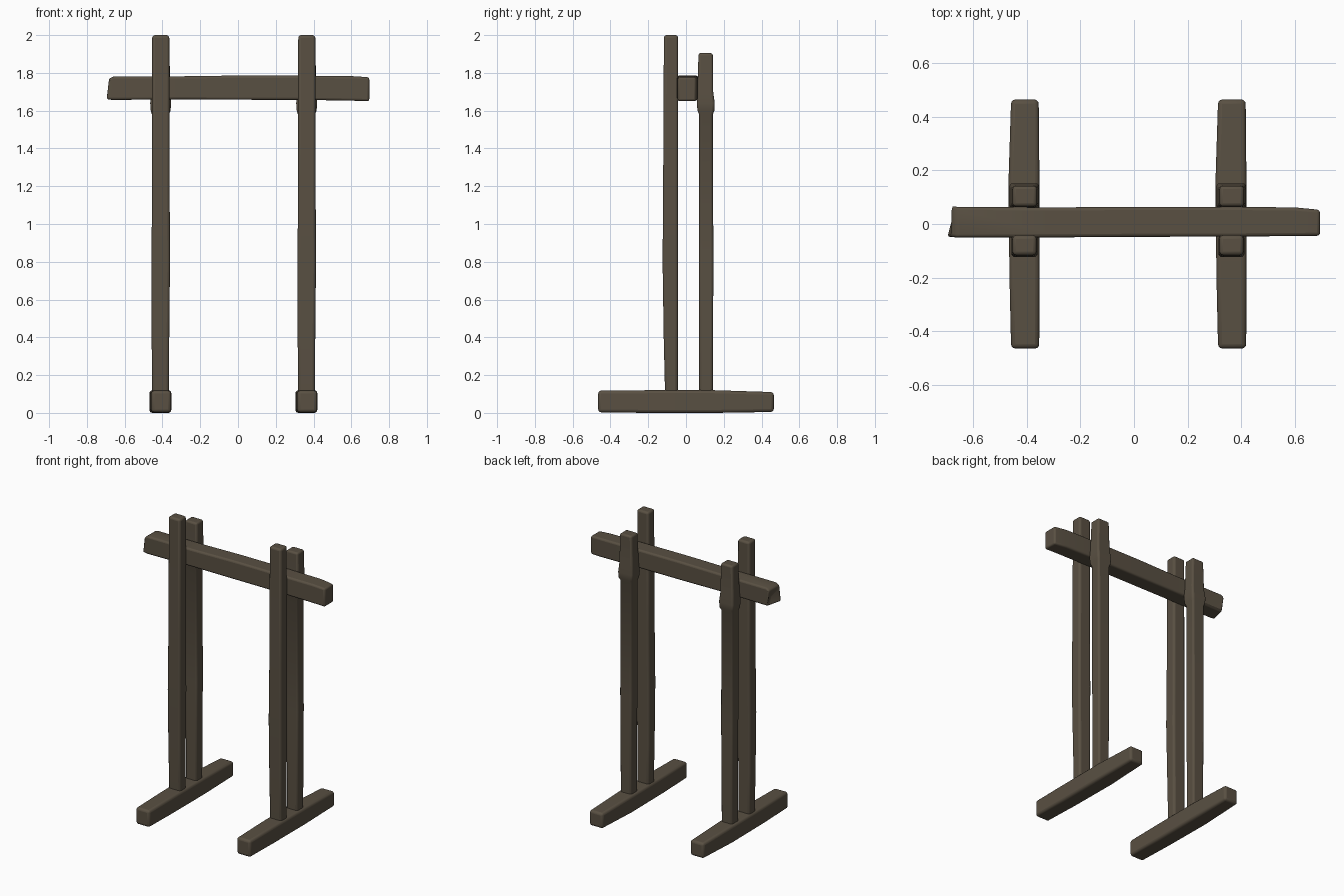
import bpy, bmesh, math
from mathutils import Vector

cube = bpy.data.objects.get("Cube")
if cube:
    bpy.data.objects.remove(cube, do_unlink=True)

# Weathered dark wood
wood = bpy.data.materials.new("dark_wood")
wood.use_nodes = True
color = (0.10, 0.08, 0.055, 1)
wood.diffuse_color = color
wood.node_tree.nodes["Principled BSDF"].inputs["Base Color"].default_value = color

# Where (u, v, t) land in (x, y, z) for timbers running along each axis
PLACE = {
    "x": lambda u, v, t: (t, u, v),
    "y": lambda u, v, t: (u, t, v),
    "z": lambda u, v, t: (u, v, t),
}


def timber(name, axis, stations, bevel=0.014, broken=False):
    """Hewn timber lofted through stations (t, u_min, u_max, v_min, v_max)."""
    bm = bmesh.new()
    rings = []
    for t, u0, u1, v0, v1 in stations:
        corners = [(u0, v0), (u1, v0), (u1, v1), (u0, v1)]
        rings.append([bm.verts.new(PLACE[axis](u, v, t)) for u, v in corners])
    for a, b in zip(rings, rings[1:]):
        for i in range(4):
            j = (i + 1) % 4
            bm.faces.new((a[i], a[j], b[j], b[i]))
    first = bm.faces.new(rings[0][::-1])
    bm.faces.new(rings[-1])
    if broken:
        # Splintered end: uneven corners around a shallow hollow
        for v, dx in zip(rings[0], (0, 0.03, 0.015, 0.012)):
            v.co.x += dx
        centre = bmesh.ops.poke(bm, faces=[first])["verts"][0]
        centre.co += Vector((0.025, 0.015, 0))
    bmesh.ops.recalc_face_normals(bm, faces=bm.faces)
    mesh = bpy.data.meshes.new(name)
    bm.to_mesh(mesh)
    bm.free()
    mesh.materials.append(wood)
    obj = bpy.data.objects.new(name, mesh)
    bpy.context.collection.objects.link(obj)
    mod = obj.modifiers.new("worn_edges", "BEVEL")
    mod.width = bevel
    mod.segments = 3
    mod.limit_method = "ANGLE"
    mod.angle_limit = math.radians(25)
    bpy.context.view_layer.objects.active = obj
    obj.select_set(True)
    bpy.ops.object.shade_smooth_by_angle(angle=math.radians(40))
    obj.select_set(False)
    return obj


# Two matching uprights, each with a foot, a tall front post and a shorter back post
for side, x in (("right", -0.41), ("left", 0.363)):
    timber(side + "_foot", "y", [
        (-0.465, x - 0.049, x + 0.056, 0.003, 0.118),
        (-0.2, x - 0.055, x + 0.057, 0, 0.12),
        (0.15, x - 0.059, x + 0.057, 0, 0.12),
        (0.465, x - 0.049, x + 0.054, 0.005, 0.11),
    ], 0.016)
    timber(side + "_front_post", "z", [
        (0.06, x - 0.045, x + 0.045, -0.11, -0.043),
        (0.4, x - 0.047, x + 0.046, -0.118, -0.043),
        (0.8, x - 0.048, x + 0.05, -0.124, -0.042),
        (1.2, x - 0.045, x + 0.048, -0.121, -0.042),
        (2.0, x - 0.044, x + 0.046, -0.117, -0.042),
    ])
    timber(side + "_back_post", "z", [
        (0.06, x - 0.042, x + 0.042, 0.07, 0.142),
        (0.8, x - 0.045, x + 0.045, 0.07, 0.145),
        (1.58, x - 0.046, x + 0.045, 0.069, 0.142),
        (1.6, x - 0.052, x + 0.053, 0.061, 0.15),
        (1.64, x - 0.055, x + 0.056, 0.057, 0.152),
        (1.7, x - 0.049, x + 0.052, 0.061, 0.144),
        (1.905, x - 0.043, x + 0.047, 0.066, 0.142),
    ], 0.012)

# Crossbeam gripped between the post pairs
timber("crossbeam", "x", [
    (-0.70, -0.048, 0.068, 1.66, 1.765),
    (-0.66, -0.05, 0.064, 1.657, 1.782),
    (-0.3, -0.05, 0.062, 1.66, 1.782),
    (0.0, -0.048, 0.064, 1.658, 1.786),
    (0.35, -0.047, 0.064, 1.657, 1.785),
    (0.6, -0.045, 0.062, 1.653, 1.783),
    (0.695, -0.044, 0.053, 1.65, 1.777),
], 0.016, broken=True)
